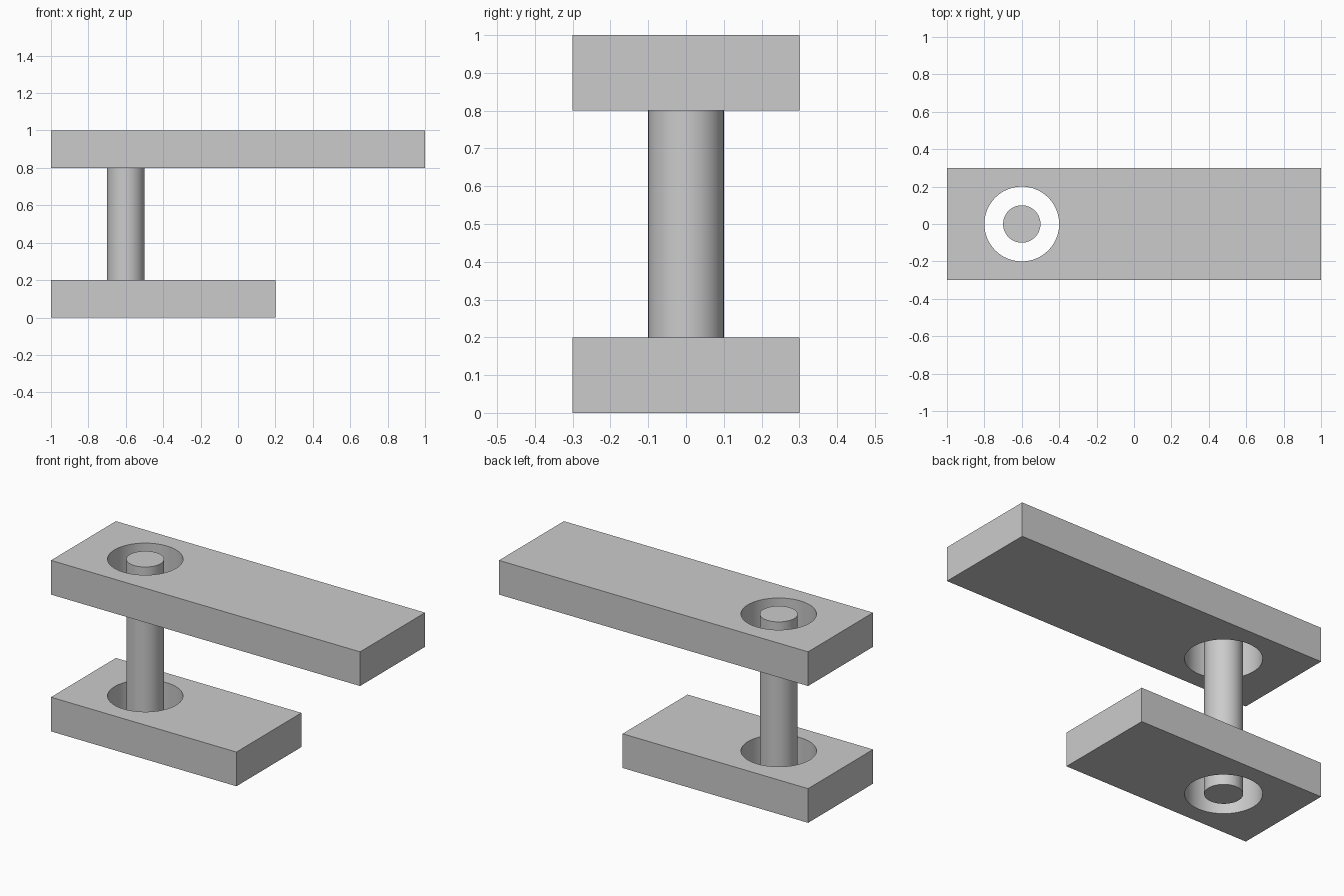
import bpy
import math

cube = bpy.data.objects.get("Cube")
if cube:
    bpy.data.objects.remove(cube, do_unlink=True)

grey = bpy.data.materials.new("plain_grey")
grey.use_nodes = True
colour = (0.6, 0.6, 0.6, 1)
grey.diffuse_color = colour
grey.node_tree.nodes["Principled BSDF"].inputs["Base Color"].default_value = colour

PIN_X = -0.6
THICK = 0.2
DEPTH = 0.6


def smooth(obj):
    bpy.ops.object.select_all(action="DESELECT")
    obj.select_set(True)
    bpy.context.view_layer.objects.active = obj
    bpy.ops.object.shade_smooth_by_angle(angle=math.radians(30))


def cylinder(name, radius, z_low, z_high):
    bpy.ops.mesh.primitive_cylinder_add(
        vertices=64, radius=radius, depth=z_high - z_low,
        location=(PIN_X, 0, (z_low + z_high) / 2))
    obj = bpy.context.object
    obj.name = name
    obj.data.materials.append(grey)
    return obj


def drilled_plate(name, length, z_low):
    # Flat bar starting at the left-hand end, with a round through hole
    bpy.ops.mesh.primitive_cube_add(
        size=1, location=(length / 2 - 1, 0, z_low + THICK / 2))
    plate = bpy.context.object
    plate.name = name
    plate.scale = (length, DEPTH, THICK)
    bpy.ops.object.transform_apply(location=False, rotation=False, scale=True)
    plate.data.materials.append(grey)

    cutter = cylinder("hole_cutter", 0.2, z_low - THICK, z_low + 2 * THICK)
    cutter.hide_render = True
    hole = plate.modifiers.new("hole", "BOOLEAN")
    hole.operation = "DIFFERENCE"
    hole.solver = "EXACT"
    hole.object = cutter
    bpy.context.view_layer.objects.active = plate
    bpy.ops.object.modifier_apply(modifier=hole.name)
    bpy.data.objects.remove(cutter, do_unlink=True)
    smooth(plate)


# Two plates joined by a pin that runs flush through both holes
drilled_plate("lower_plate", 1.2, 0)
drilled_plate("upper_plate", 2, 0.8)
smooth(cylinder("pin", 0.1, 0, 1))
